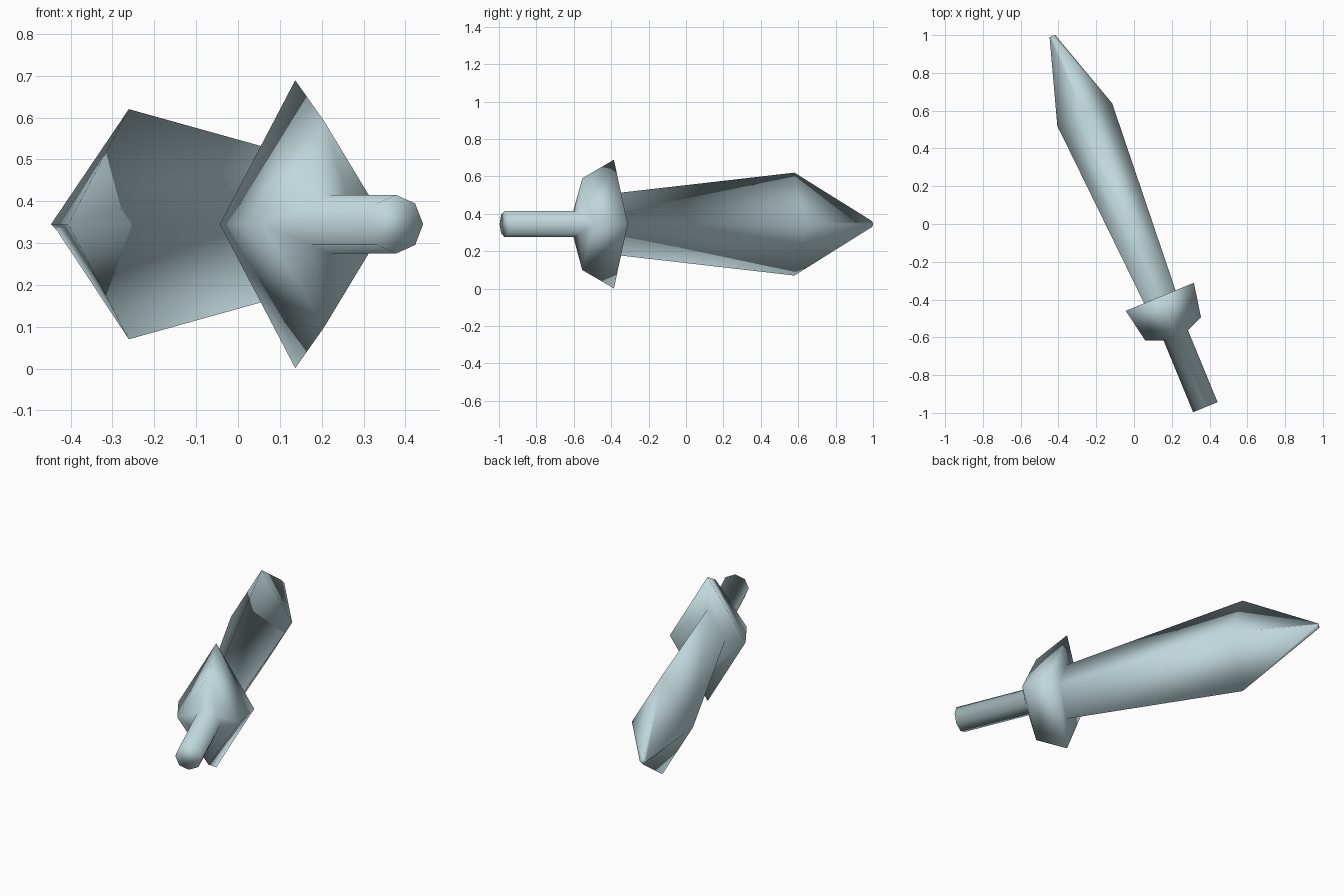
import bpy, bmesh, math
from mathutils import Matrix

if "Cube" in bpy.data.objects:
    bpy.data.objects.remove(bpy.data.objects["Cube"])

# Sword axis: local +y is the blade direction, turned in the ground plane
PLACE = Matrix.Translation((-0.027, 0.012, 0.345)) @ Matrix.Rotation(math.radians(22.4), 4, 'Z')

mat = bpy.data.materials.new("pale_steel_blue")
mat.diffuse_color = (0.52, 0.68, 0.71, 1)
mat.use_nodes = True
mat.node_tree.nodes["Principled BSDF"].inputs["Base Color"].default_value = mat.diffuse_color
bm = bmesh.new()


def ring(sides, t, w, h):
    """Ring of vertices at position t along the axis, half width w, half height h."""
    angles = (2 * math.pi * i / sides for i in range(sides))
    return [bm.verts.new((w * math.cos(a), t, h * math.sin(a))) for a in angles]


def bridge(a, b):
    n = len(a)
    for i in range(n):
        j = (i + 1) % n
        bm.faces.new((a[i], a[j], b[j], b[i]))


# Octagonal grip with a closed end
grip = [ring(8, -1.062, 0.07, 0.07), ring(8, -0.65, 0.07, 0.07)]
bm.faces.new(grip[0])
bridge(*grip)

# Diamond guard and blade: guard back, guard rim, blade root, widest point, tip
body = [ring(4, *r) for r in ((-0.613, 0.16, 0.245), (-0.43, 0.195, 0.344),
                              (-0.43, 0.09, 0.164), (0.614, 0.157, 0.275),
                              (1.063, 0.016, 0.016))]
for a, b in zip(body, body[1:]):
    bridge(a, b)
bm.faces.new(body[-1])

# Join the eight-sided grip to the four-sided guard
eight, four = grip[1], body[0]
for k in range(4):
    mid, nxt = eight[2 * k + 1], eight[(2 * k + 2) % 8]
    after = four[(k + 1) % 4]
    bm.faces.new((eight[2 * k], mid, four[k]))
    bm.faces.new((mid, after, four[k]))
    bm.faces.new((mid, nxt, after))

# One continuous, fully smooth-shaded skin
bmesh.ops.recalc_face_normals(bm, faces=bm.faces)
for f in bm.faces:
    f.smooth = True
bm.transform(PLACE)
me = bpy.data.meshes.new("sword")
bm.to_mesh(me)
bm.free()
me.materials.append(mat)
bpy.context.collection.objects.link(bpy.data.objects.new("sword", me))
